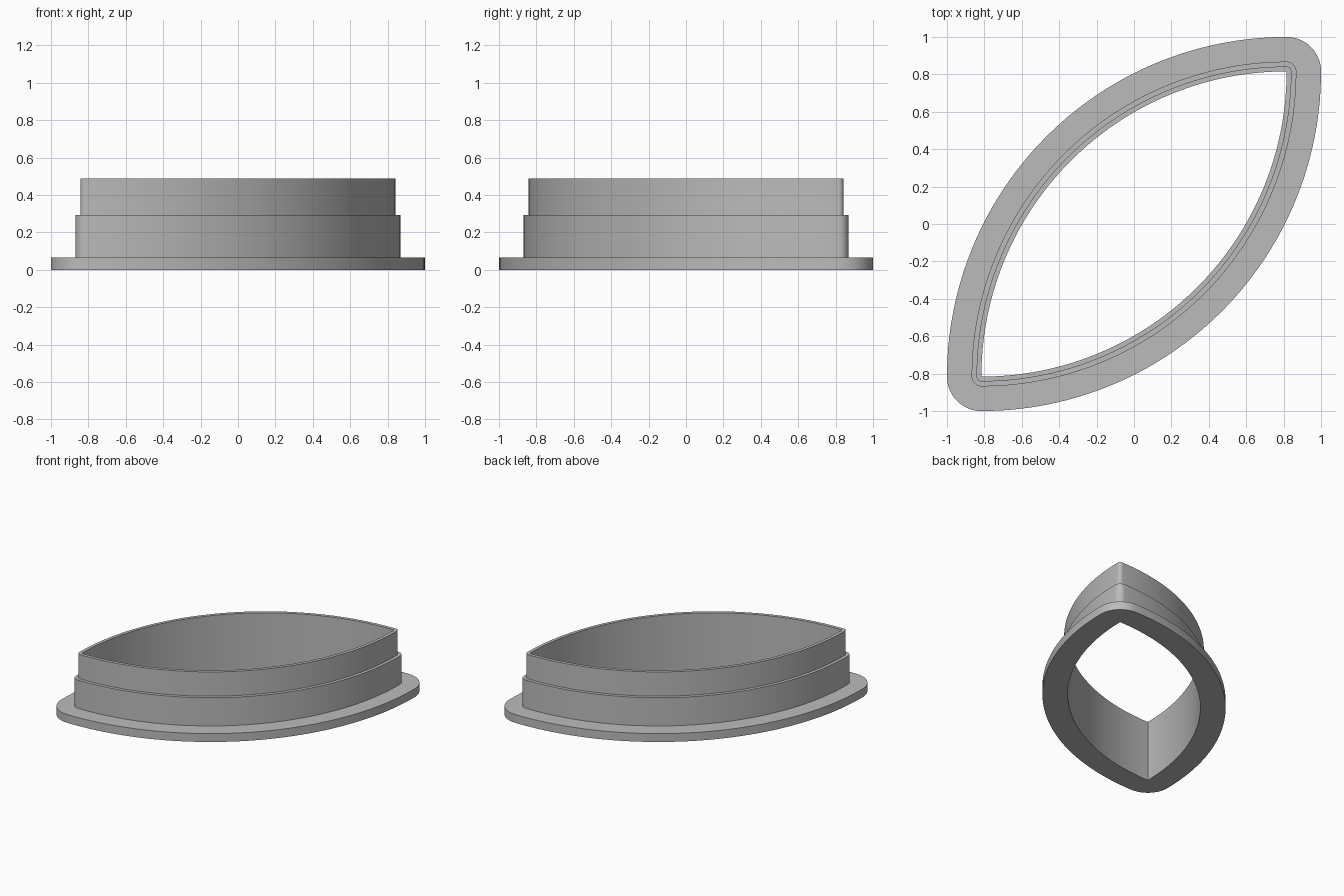
import bpy, bmesh
from math import sin, cos, radians

cube = bpy.data.objects.get("Cube")
if cube:
    bpy.data.objects.remove(cube)

TIP = 0.816          # inner lens tips sit at (TIP, TIP) and (-TIP, -TIP)
RADIUS = 2 * TIP     # radius of the two inner arcs
ARC_STEPS, CORNER_STEPS = 56, 14

# Wall cross-section: (outward offset from the inner lens, height)
SECTION = [(0.184, 0), (0.184, 0.067),      # flange
           (0.052, 0.067), (0.052, 0.294),  # collar
           (0.026, 0.294), (0.026, 0.489),  # rim
           (0, 0.489), (0, 0)]              # straight inner wall


def lens_outline(offset):
    """Clockwise lens outline, grown by offset with rounded tips."""
    pieces = [(TIP, -TIP, RADIUS + offset, 180, ARC_STEPS),
              (TIP, TIP, offset, 90, CORNER_STEPS),
              (-TIP, TIP, RADIUS + offset, 0, ARC_STEPS),
              (-TIP, -TIP, offset, -90, CORNER_STEPS)]
    for cx, cy, r, start, steps in pieces:
        for i in range(steps):
            a = radians(start - 90 * i / steps)
            yield cx + r * cos(a), cy + r * sin(a)


# Sweep the cross-section around the lens
bm = bmesh.new()
rings = [[bm.verts.new((x, y, z)) for x, y in lens_outline(off)]
         for off, z in SECTION]
for a, b in zip(rings, rings[1:] + rings[:1]):
    for i in range(len(a)):
        j = (i + 1) % len(a)
        bm.faces.new((a[i], b[i], b[j], a[j]))

# Inner tips are sharp, so their corner points merge
bmesh.ops.remove_doubles(bm, verts=bm.verts, dist=0.0005)
bmesh.ops.recalc_face_normals(bm, faces=bm.faces)
mesh = bpy.data.meshes.new("stepped_lens_ring")
bm.to_mesh(mesh)
bm.free()
ring = bpy.data.objects.new("stepped_lens_ring", mesh)
bpy.context.collection.objects.link(ring)

# Plain grey material
grey = bpy.data.materials.new("grey")
grey.use_nodes = True
colour = (0.5, 0.5, 0.5, 1)
grey.diffuse_color = colour
grey.node_tree.nodes["Principled BSDF"].inputs["Base Color"].default_value = colour
mesh.materials.append(grey)

# Smooth walls, sharp steps
bpy.ops.object.select_all(action='DESELECT')
ring.select_set(True)
bpy.context.view_layer.objects.active = ring
bpy.ops.object.shade_smooth_by_angle(angle=radians(30))
